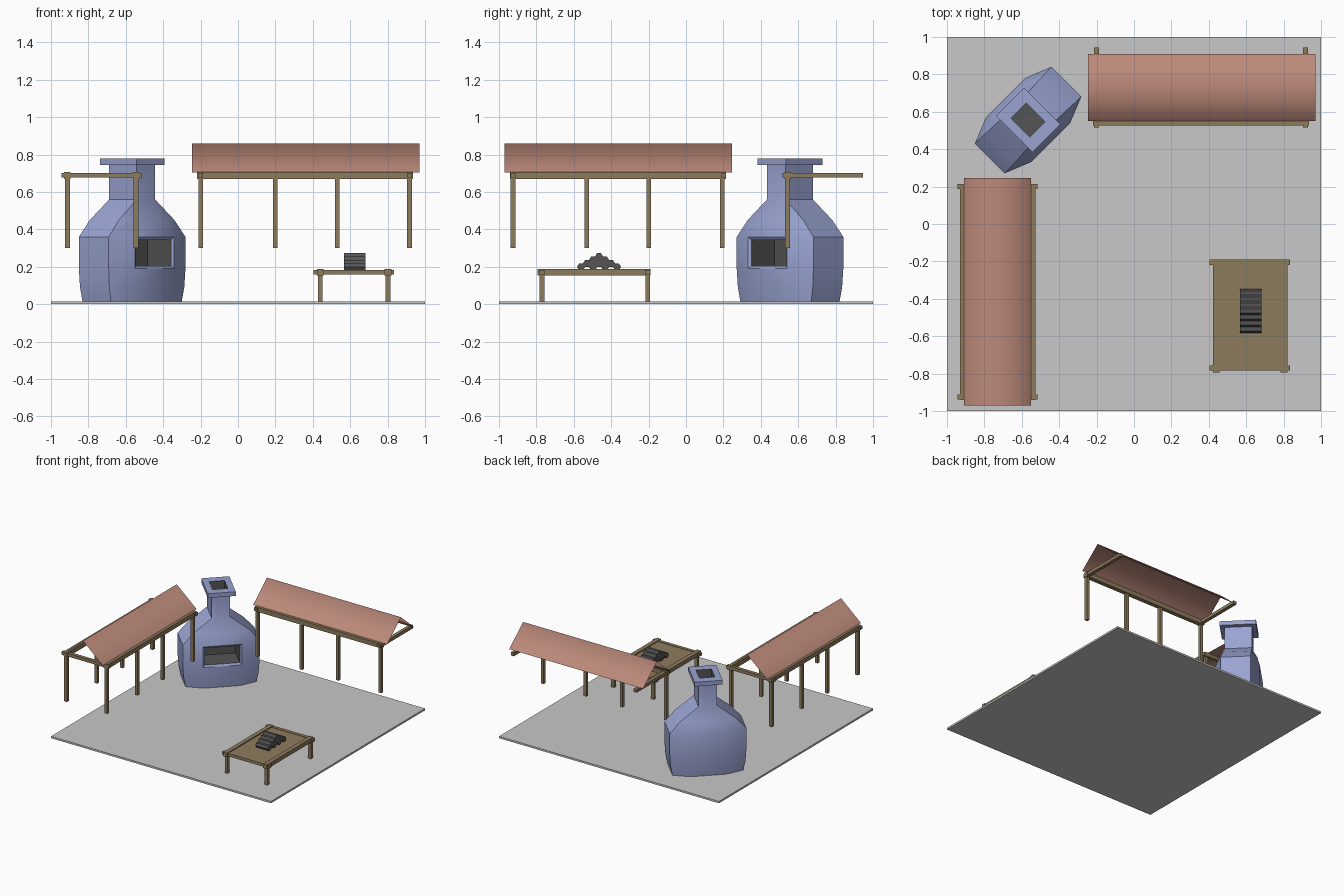
import bpy, bmesh, math

if "Cube" in bpy.data.objects:
    bpy.data.objects.remove(bpy.data.objects["Cube"])

def mat(name, r, g, b):
    m = bpy.data.materials.new(name)
    m.diffuse_color = (r, g, b, 1)
    m.use_nodes = True
    m.node_tree.nodes["Principled BSDF"].inputs["Base Color"].default_value = m.diffuse_color
    return m

GROUND = mat("ground_grey", 0.58, 0.58, 0.58)
BLUE = mat("kiln_blue", 0.32, 0.37, 0.64)
DARK = mat("charcoal_grey", 0.09, 0.09, 0.09)
WOOD = mat("timber_brown", 0.27, 0.20, 0.11)
ROOF = mat("roof_clay", 0.50, 0.25, 0.195)

def finish(bm, name, *mats):
    me = bpy.data.meshes.new(name)
    bm.to_mesh(me)
    bm.free()
    for m in mats:
        me.materials.append(m)
    ob = bpy.data.objects.new(name, me)
    bpy.context.collection.objects.link(ob)
    return ob

def box(name, m, x0, x1, y0, y1, z0, z1):
    bm = bmesh.new()
    bmesh.ops.create_cube(bm, size=1)
    for v in bm.verts:
        v.co = (x1 if v.co.x > 0 else x0, y1 if v.co.y > 0 else y0, z1 if v.co.z > 0 else z0)
    return finish(bm, name, m)

def post(name, x, y, z0, z1, h=0.0125):
    box(name, WOOD, x - h, x + h, y - h, y + h, z0, z1)

def beam_x(name, x0, x1, y, z, w, h):
    box(name, WOOD, x0, x1, y - w / 2, y + w / 2, z - h / 2, z + h / 2)

def beam_y(name, x, y0, y1, z, w, h):
    box(name, WOOD, x - w / 2, x + w / 2, y0, y1, z - h / 2, z + h / 2)

def roof(name, prof, place):
    """Open two-slope sheet; place maps (end, across, z) to a point."""
    bm = bmesh.new()
    rows = [[bm.verts.new(place(e, a, z)) for a, z in prof] for e in (0, 1)]
    for i in range(len(prof) - 1):
        bm.faces.new((rows[0][i], rows[1][i], rows[1][i + 1], rows[0][i + 1]))
    bmesh.ops.recalc_face_normals(bm, faces=bm.faces)
    if sum(f.normal.z for f in bm.faces) < 0:
        bmesh.ops.reverse_faces(bm, faces=bm.faces)
    for f in bm.faces:
        f.smooth = True
    return finish(bm, name, ROOF)

box("ground_slab", GROUND, -1, 1, -1, 1, 0, 0.015)

# Back shelter: one row of posts at the front
beam_x("back_shelter_beam", -0.22, 0.935, 0.545, 0.688, 0.035, 0.036)
for x in (-0.20, 0.20, 0.53, 0.917):
    post("back_shelter_post", x, 0.543, 0.30, 0.68)
for x in (-0.20, 0.917):
    beam_y("back_shelter_crossbeam", x, 0.515, 0.945, 0.69, 0.028, 0.026)
roof("back_shelter_roof", [(0.55, 0.705), (0.73, 0.86), (0.91, 0.705)],
     lambda e, a, z: (-0.247 if e == 0 else 0.97, a, z))

# Left shelter: two rows of posts
for x in (-0.912, -0.545):
    beam_y("left_shelter_beam", x, -0.94, 0.215, 0.688, 0.035, 0.036)
    for y in (-0.925, -0.53, -0.20, 0.193):
        post("left_shelter_post", x, y, 0.30, 0.68)
for y in (-0.925, 0.20):
    beam_x("left_shelter_crossbeam", -0.945, -0.515, y, 0.69, 0.028, 0.026)
roof("left_shelter_roof", [(-0.91, 0.705), (-0.73, 0.86), (-0.55, 0.705)],
     lambda e, a, z: (a, -0.97 if e == 0 else 0.247, z))

# Work table
for x in (0.44, 0.802):
    beam_y("table_side_rail", x, -0.795, -0.19, 0.171, 0.035, 0.034)
    for y in (-0.77, -0.205):
        post("table_leg", x, y, 0.015, 0.165)
for y in (-0.77, -0.205):
    beam_x("table_end_rail", 0.405, 0.835, y, 0.171, 0.028, 0.024)
box("table_top", WOOD, 0.445, 0.795, -0.78, -0.20, 0.162, 0.18)

# Pile of six-sided logs, nested like honeycomb
H = 0.037
R = H / math.sqrt(3)
for row in range(4):
    n = 4 - row
    for i in range(n):
        cy = -0.465 + (i - (n - 1) / 2) * 3 * R
        cz = 0.181 + H / 2 + row * H / 2
        bm = bmesh.new()
        ends = [[bm.verts.new((x, cy + R * math.cos(k * math.pi / 3), cz + R * math.sin(k * math.pi / 3)))
                 for k in range(6)] for x in (0.566, 0.682)]
        for k in range(6):
            j = (k + 1) % 6
            bm.faces.new((ends[0][k], ends[0][j], ends[1][j], ends[1][k]))
        bm.faces.new(ends[0])
        bm.faces.new(ends[1])
        bmesh.ops.recalc_face_normals(bm, faces=bm.faces)
        finish(bm, "log", DARK)

# Kiln: stacked eight-point rings (z, corner x, corner y, middle x, middle y)
rings = [(0.015, 0.268, 0.107, 0.138, 0.157), (0.09, 0.283, 0.111, 0.145, 0.166),
         (0.19, 0.29, 0.113, 0.148, 0.17), (0.36, 0.29, 0.113, 0.148, 0.17),
         (0.45, 0.21, 0.11, 0.11, 0.148), (0.56, 0.07, 0.104, 0.04, 0.104),
         (0.745, 0.07, 0.104, 0.04, 0.104), (0.745, 0.106, 0.138, 0.06, 0.138),
         (0.78, 0.106, 0.138, 0.06, 0.138), (0.78, 0.058, 0.071, 0.03, 0.071),
         (0.57, 0.058, 0.071, 0.03, 0.071)]
bm = bmesh.new()
loops = []
for z, a, b, c, d in rings:
    pts = [(-c, -d), (c, -d), (a, -b), (a, b), (c, d), (-c, d), (-a, b), (-a, -b)]
    loops.append([bm.verts.new((x, y, z)) for x, y in pts])
for n in range(len(loops) - 1):
    lo, hi = loops[n], loops[n + 1]
    for k in range(8):
        j = (k + 1) % 8
        f = bm.faces.new((lo[k], lo[j], hi[j], hi[k]))
        f.material_index = 1 if n == 9 else 0
        if n == 2 and k == 0:
            mouth = f
bm.faces.new(loops[0][::-1])
bm.faces.new(loops[-1]).material_index = 1
# firing mouth: bevelled rim, then a deep dark recess
bm.normal_update()
bmesh.ops.inset_individual(bm, faces=[mouth], thickness=0.022, depth=-0.01)
out = bmesh.ops.extrude_discrete_faces(bm, faces=[mouth])["faces"][0]
for v in out.verts:
    v.co.y += 0.175
out.material_index = 1
for e in out.edges:
    for f in e.link_faces:
        f.material_index = 1
kiln = finish(bm, "kiln", BLUE, DARK)
kiln.location = (-0.566, 0.556, 0)
kiln.rotation_euler = (0, 0, math.pi / 4)
bpy.context.view_layer.objects.active = kiln
kiln.select_set(True)
bpy.ops.object.shade_smooth_by_angle(angle=math.radians(35))
